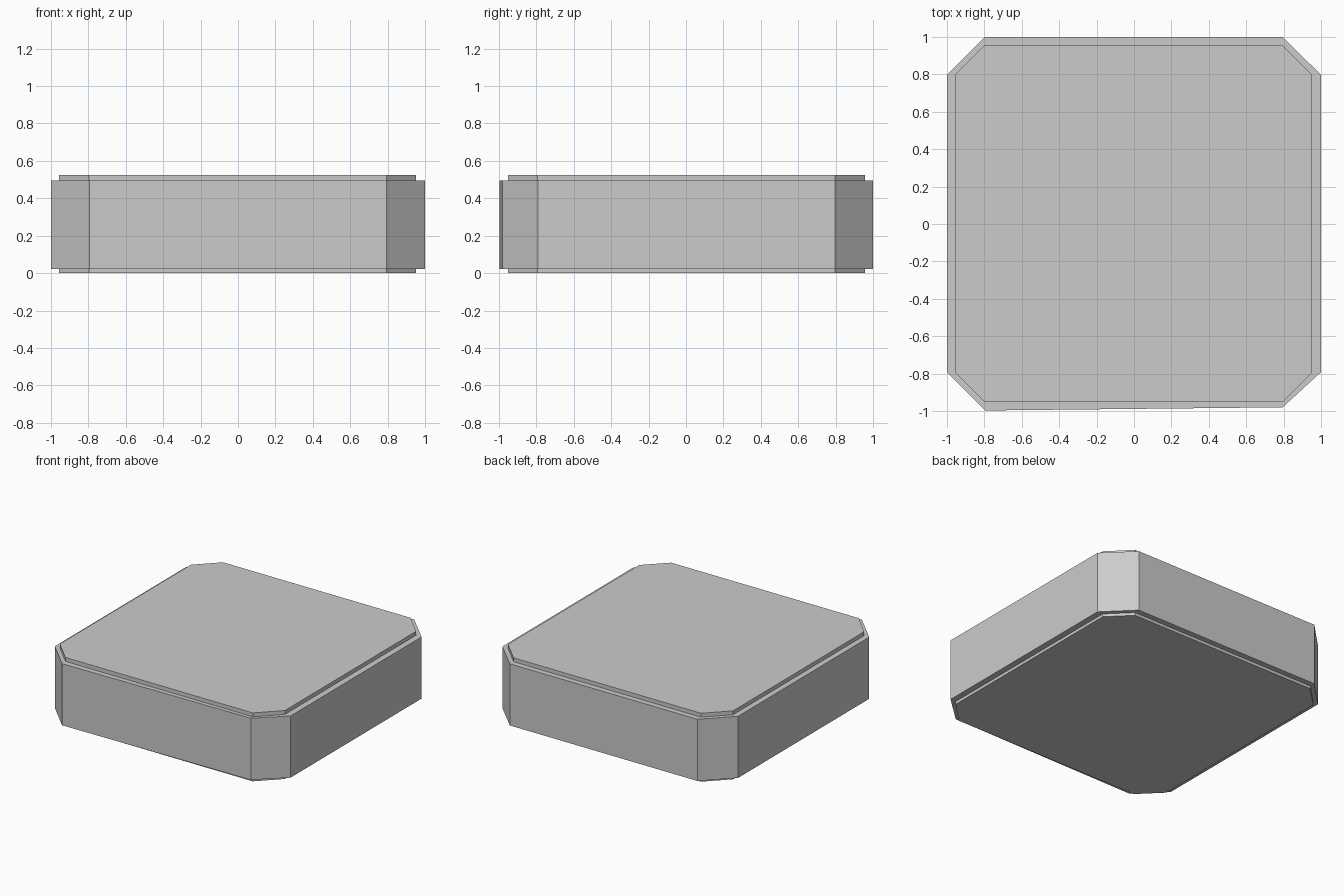
import bpy, bmesh

if "Cube" in bpy.data.objects:
    bpy.data.objects.remove(bpy.data.objects["Cube"])

# Chamfered-square outlines, counter-clockwise (front right corner slightly skewed)
OUTER = [(-0.795, -0.997), (0.795, -0.98), (1, -0.792), (1, 0.797),
         (0.795, 1), (-0.797, 1), (-1, 0.797), (-1, -0.792)]
INNER = [(-0.797, -0.953), (0.793, -0.953), (0.953, -0.793), (0.953, 0.797),
         (0.793, 0.957), (-0.797, 0.957), (-0.957, 0.797), (-0.957, -0.793)]

# Stacked rings: recessed base lip, wide body, recessed top lip
RINGS = [(INNER, 0.0), (INNER, 0.022), (OUTER, 0.022),
         (OUTER, 0.495), (INNER, 0.495), (INNER, 0.525)]


def stack_rings(name, rings):
    bm = bmesh.new()
    loops = [[bm.verts.new((x, y, z)) for x, y in outline] for outline, z in rings]
    for low, high in zip(loops, loops[1:]):
        n = len(low)
        for i in range(n):
            j = (i + 1) % n
            bm.faces.new((low[i], low[j], high[j], high[i]))
    bm.faces.new(loops[0][::-1])
    bm.faces.new(loops[-1])
    mesh = bpy.data.meshes.new(name)
    bm.to_mesh(mesh)
    bm.free()
    obj = bpy.data.objects.new(name, mesh)
    bpy.context.collection.objects.link(obj)
    return obj


# Floor slab with stepped top and bottom edges
stack_rings("chamfered_slab", RINGS)
